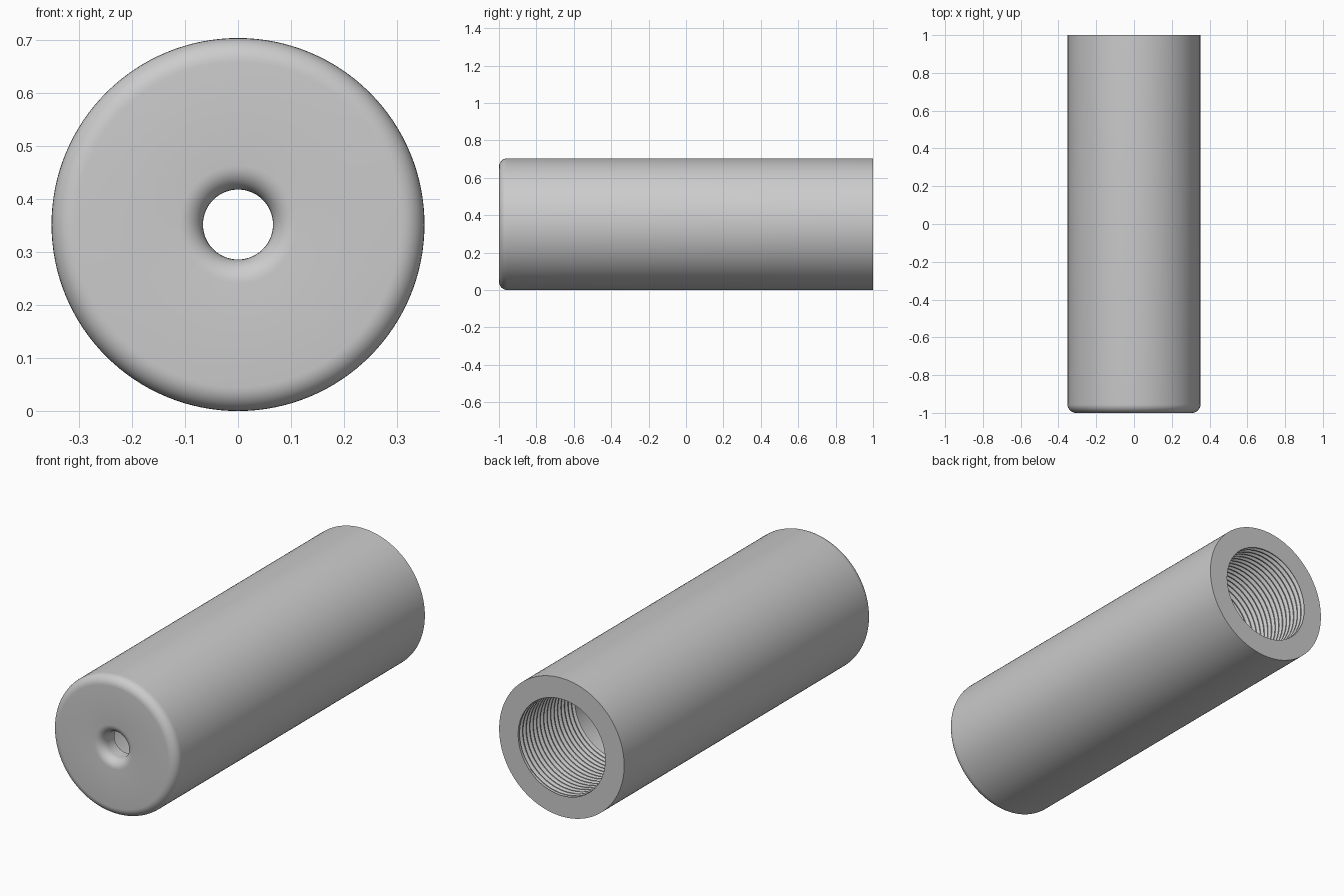
import bpy
import bmesh
import math

cube = bpy.data.objects.get("Cube")
if cube:
    bpy.data.objects.remove(cube, do_unlink=True)

RADIUS, FILLET = 0.352, 0.045
HOLE, BORE, WALL = 0.066, 0.245, 0.1
FRONT, BACK = -1.0, 1.0
PITCH, DEPTH, THREAD_START = 0.028, 0.014, 0.54
SEGMENTS = 128

# Plain grey metal
grey = bpy.data.materials.new("grey metal")
grey.use_nodes = True
grey.diffuse_color = (0.6, 0.6, 0.6, 1)
grey.node_tree.nodes["Principled BSDF"].inputs["Base Color"].default_value = (0.6, 0.6, 0.6, 1)


def arc(radius, start, end, steps=8):
    """Quarter-round at the front face, centred on the given radius."""
    pts = []
    for i in range(steps + 1):
        a = math.radians(start + (end - start) * i / steps)
        pts.append((radius + FILLET * math.cos(a), FRONT + FILLET + FILLET * math.sin(a)))
    return pts


# Section from the back rim, over the rounded front, through the hole to the bore
profile = [(BORE, BACK), (RADIUS, BACK)]
profile += arc(RADIUS - FILLET, 0, -90)
profile += arc(HOLE + FILLET, -90, -180)
profile += [(HOLE, FRONT + WALL), (BORE, FRONT + WALL), (BORE, THREAD_START)]
rows = [[p] * (SEGMENTS + 1) for p in profile]

# Helical thread, fading into the plain bore at both ends
groove = [(0, 0), (0.2, 0), (0.55, DEPTH), (0.7, DEPTH)]
turns = math.ceil((BACK - THREAD_START) / PITCH)
for turn in range(-2, turns + 2):
    for phase, cut in groove:
        row = []
        for s in range(SEGMENTS + 1):
            y = THREAD_START + PITCH * (turn + phase + s / SEGMENTS)
            inside = THREAD_START < y < BACK
            row.append((BORE + cut * inside, min(max(y, THREAD_START), BACK)))
        rows.append(row)

# Sweep the rows around the long axis
bm = bmesh.new()
grid = []
for row in rows:
    ring = []
    for s, (r, y) in enumerate(row):
        a = math.tau * s / SEGMENTS
        ring.append(bm.verts.new((r * math.cos(a), y, RADIUS + r * math.sin(a))))
    grid.append(ring)
for lower, upper in zip(grid, grid[1:]):
    for s in range(SEGMENTS):
        bm.faces.new((lower[s], lower[s + 1], upper[s + 1], upper[s]))
bmesh.ops.remove_doubles(bm, verts=bm.verts, dist=0.00005)
bmesh.ops.recalc_face_normals(bm, faces=bm.faces)

mesh = bpy.data.meshes.new("threaded_sleeve")
bm.to_mesh(mesh)
bm.free()
mesh.materials.append(grey)
sleeve = bpy.data.objects.new("threaded_sleeve", mesh)
bpy.context.collection.objects.link(sleeve)

# Smooth shading with crisp rims
bpy.ops.object.select_all(action="DESELECT")
sleeve.select_set(True)
bpy.context.view_layer.objects.active = sleeve
bpy.ops.object.shade_smooth_by_angle(angle=math.radians(30))
